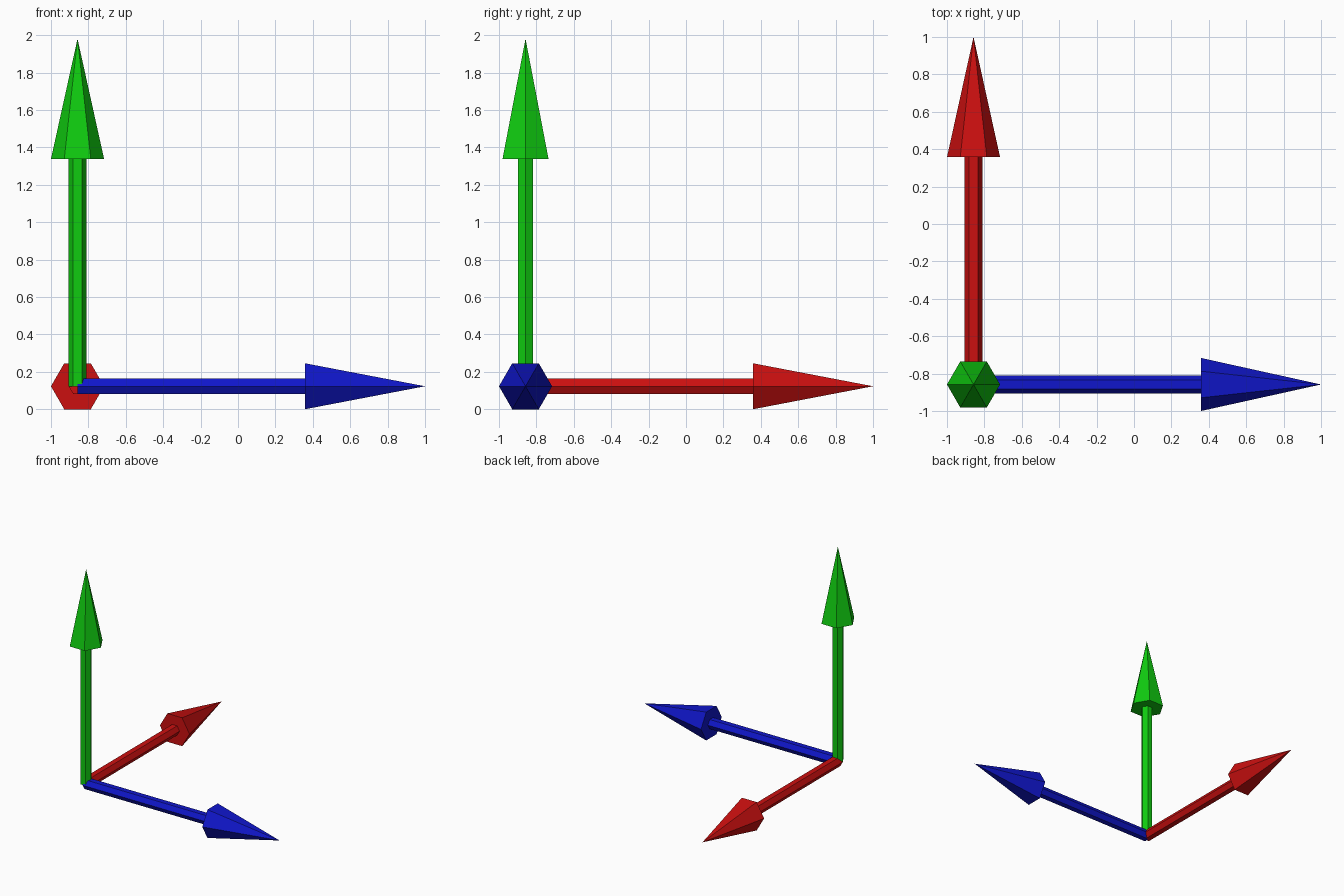
import bpy, bmesh
from math import cos, sin, pi
from mathutils import Vector

if "Cube" in bpy.data.objects:
    bpy.data.objects.remove(bpy.data.objects["Cube"])

SIDES = 6
ORIGIN = Vector((-0.858, -0.858, 0.123))
# (distance along the axis, radius): shaft, step out to the head
PROFILE = [(0, 0.047), (1.215, 0.047), (1.215, 0.142)]
LENGTH = 1.858


def arrow(name, axis, corner, color):
    """Six-sided arrow along axis, with a hexagon corner pointing along corner."""
    d, u = Vector(axis), Vector(corner)
    v = d.cross(u)
    bm = bmesh.new()
    rings = []
    for t, r in PROFILE:
        angles = [2 * pi * i / SIDES for i in range(SIDES)]
        rings.append([bm.verts.new(ORIGIN + d * t + (u * cos(a) + v * sin(a)) * r)
                      for a in angles])
    tip = bm.verts.new(ORIGIN + d * LENGTH)
    bm.faces.new(rings[0][::-1])
    for i in range(SIDES):
        j = (i + 1) % SIDES
        for a, b in zip(rings, rings[1:]):
            bm.faces.new((a[i], a[j], b[j], b[i]))
        bm.faces.new((rings[-1][i], rings[-1][j], tip))
    bmesh.ops.recalc_face_normals(bm, faces=bm.faces)
    mesh = bpy.data.meshes.new(name)
    bm.to_mesh(mesh)
    bm.free()
    mat = bpy.data.materials.new(name + "_color")
    mat.diffuse_color = color
    mat.use_nodes = True
    mat.node_tree.nodes["Principled BSDF"].inputs["Base Color"].default_value = mat.diffuse_color
    mesh.materials.append(mat)
    obj = bpy.data.objects.new(name, mesh)
    bpy.context.collection.objects.link(obj)


# Three arrows sharing one origin
arrow("right_arrow", (1, 0, 0), (0, 1, 0), (0.005, 0.008, 0.6, 1))
arrow("back_arrow", (0, 1, 0), (1, 0, 0), (0.6, 0.005, 0.005, 1))
arrow("up_arrow", (0, 0, 1), (1, 0, 0), (0.005, 0.6, 0.005, 1))
